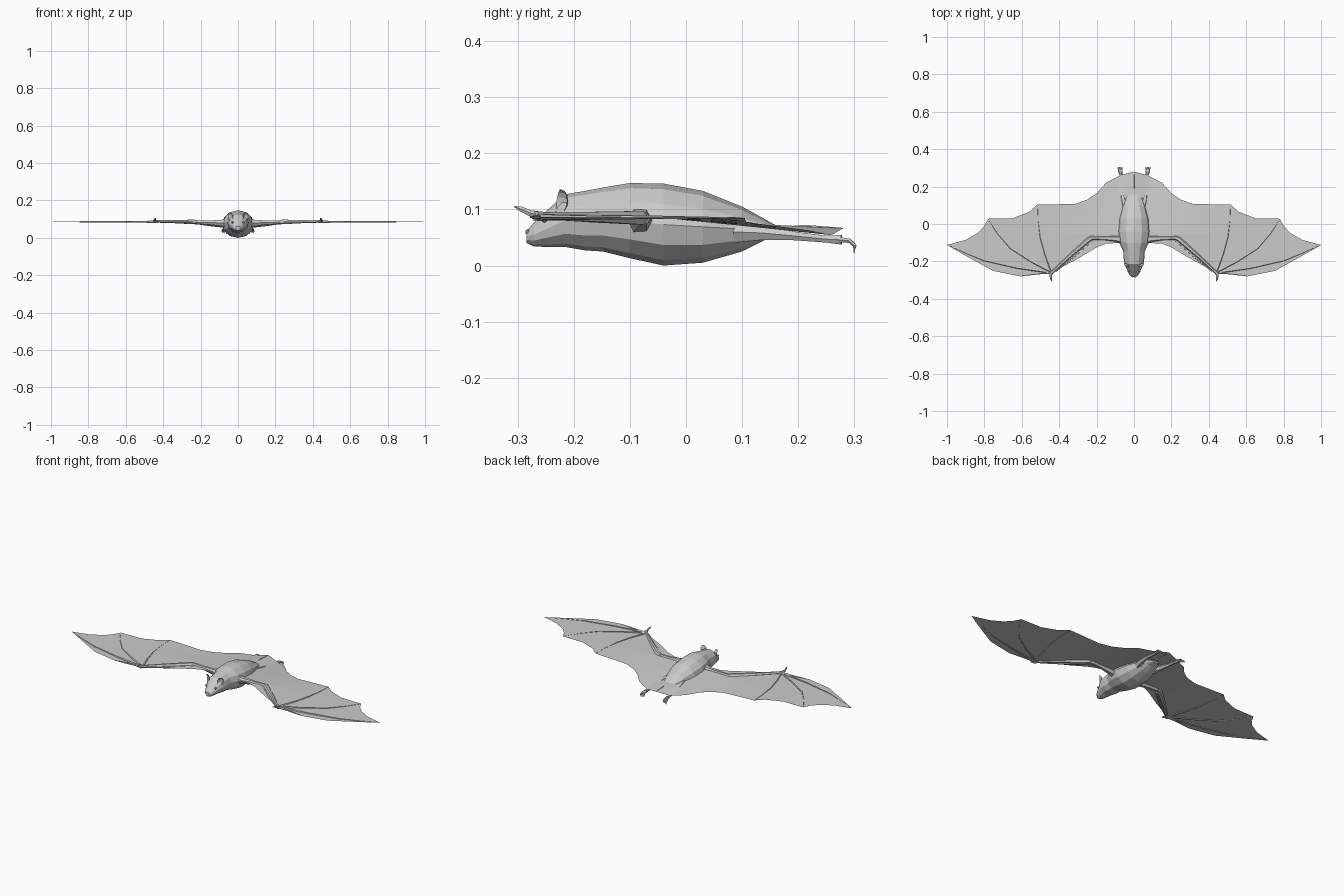
import bpy, bmesh, math
from mathutils import Vector, Matrix

grey = bpy.data.materials.new("soft grey")
grey.diffuse_color = (0.6, 0.6, 0.6, 1)


def finish(bm, name, mirror=True, fix_normals=True):
    """Turn a bmesh into a named object, optionally mirrored across x = 0."""
    if fix_normals:
        bmesh.ops.recalc_face_normals(bm, faces=bm.faces)
    me = bpy.data.meshes.new(name)
    bm.to_mesh(me)
    bm.free()
    me.materials.append(grey)
    ob = bpy.data.objects.new(name, me)
    bpy.context.collection.objects.link(ob)
    if mirror:
        ob.modifiers.new("mirror", 'MIRROR').use_axis[0] = True
    return ob


def skin(bm, rings):
    """Bridge rings of points into a capped skin."""
    rows = [[bm.verts.new(p) for p in r] for r in rings]
    n = len(rows[0])
    for a, b in zip(rows, rows[1:]):
        for i in range(n):
            j = (i + 1) % n
            bm.faces.new((a[i], a[j], b[j], b[i]))
    bm.faces.new(rows[0][::-1])
    bm.faces.new(rows[-1])


def limb(bm, pts, radii, sides=6):
    """Tapered tube through a list of points."""
    pts = [Vector(p) for p in pts]
    rings = []
    for i, (p, r) in enumerate(zip(pts, radii)):
        d = (pts[min(i + 1, len(pts) - 1)] - pts[max(i - 1, 0)]).normalized()
        u = d.cross(Vector((0, 0, 1))).normalized()
        v = u.cross(d)
        rings.append([p + r * (u * math.cos(t) + v * math.sin(t))
                      for t in (2 * math.pi * k / sides for k in range(sides))])
    skin(bm, rings)


def wing_z(x, y):
    """Height of the wing sheet: level outside, sagging behind the body."""
    sag = 0.12 * max(0, y + 0.05) * max(0, 1 - x / 0.55)
    return 0.086 - sag + 0.02 * max(0, 1 - x / 0.08) * max(0, y) / 0.28


# Body and head: rings of (y, centre z, half width, half height)
profile = [(-0.284, 0.051, 0.012, 0.011), (-0.271, 0.055, 0.025, 0.021),
           (-0.247, 0.066, 0.036, 0.033), (-0.215, 0.080, 0.051, 0.047),
           (-0.180, 0.080, 0.056, 0.053), (-0.148, 0.082, 0.057, 0.057),
           (-0.100, 0.080, 0.078, 0.067), (-0.040, 0.073, 0.086, 0.073),
           (0.030, 0.069, 0.079, 0.064), (0.100, 0.065, 0.060, 0.040),
           (0.140, 0.064, 0.044, 0.019), (0.172, 0.058, 0.020, 0.007)]
bm = bmesh.new()
skin(bm, [[(w * math.cos(t), y, z + h * math.sin(t))
           for t in (2 * math.pi * k / 12 for k in range(12))]
          for y, z, w, h in profile])
finish(bm, "body", mirror=False)

# Wing membrane: half outline, cut into strips and draped by wing_z
outline = [(0, 0.28), (0.07, 0.262), (0.15, 0.22), (0.20, 0.165), (0.25, 0.13),
           (0.32, 0.106), (0.515, 0.105), (0.56, 0.065), (0.65, 0.03),
           (0.78, 0.028), (0.80, -0.01), (0.835, -0.048), (0.90, -0.085),
           (1.0, -0.112), (0.89, -0.175), (0.755, -0.25), (0.605, -0.28),
           (0.445, -0.262), (0.30, -0.185), (0.20, -0.125), (0.15, -0.105),
           (0.05, -0.10), (0, -0.09)]
bm = bmesh.new()
bm.faces.new([bm.verts.new((x, y, 0)) for x, y in outline][::-1])
bmesh.ops.triangulate(bm, faces=bm.faces)
cuts = [((x, 0, 0), (1, 0, 0)) for x in (0.08, 0.16, 0.25, 0.35, 0.45, 0.55)]
cuts += [((0, y, 0), (0, 1, 0)) for y in (-0.05, 0.03, 0.1, 0.17)]
for co, no in cuts:
    bmesh.ops.bisect_plane(bm, geom=bm.verts[:] + bm.edges[:] + bm.faces[:],
                           plane_co=co, plane_no=no)
bm.normal_update()
if sum(f.normal.z for f in bm.faces) < 0:
    bmesh.ops.reverse_faces(bm, faces=bm.faces)
for v in bm.verts:
    v.co.z = wing_z(v.co.x, v.co.y)
finish(bm, "wing_membrane", fix_normals=False)

# Arm: upper arm, forearm with a thin second bone, and thumb
bm = bmesh.new()
limb(bm, [(0.04, -0.085, 0.08), (0.09, -0.08, 0.08), (0.16, -0.076, 0.082),
          (0.235, -0.075, 0.084)], [0.03, 0.019, 0.012, 0.011])
limb(bm, [(0.215, -0.07, 0.084), (0.24, -0.082, 0.085), (0.34, -0.168, 0.087),
          (0.425, -0.247, 0.088), (0.45, -0.268, 0.088)],
     [0.009, 0.014, 0.010, 0.008, 0.010])
limb(bm, [(0.225, -0.088, 0.080), (0.31, -0.165, 0.082), (0.42, -0.253, 0.086)],
     [0.008, 0.006, 0.004])
finish(bm, "arm")
bm = bmesh.new()
limb(bm, [(0.44, -0.258, 0.088), (0.446, -0.28, 0.094), (0.444, -0.294, 0.101),
          (0.440, -0.306, 0.105)], [0.009, 0.006, 0.005, 0.001])
finish(bm, "thumb")

# Finger bones spreading from the wrist
fingers = [[(0.44, -0.255), (0.475, -0.16), (0.50, -0.07), (0.512, 0.02), (0.515, 0.10)],
           [(0.44, -0.257), (0.55, -0.20), (0.66, -0.13), (0.73, -0.05), (0.778, 0.022)],
           [(0.44, -0.26), (0.62, -0.235), (0.80, -0.195), (0.90, -0.155), (0.99, -0.115)],
           [(0.44, -0.262), (0.50, -0.264), (0.55, -0.27), (0.58, -0.274), (0.605, -0.278)]]
bm = bmesh.new()
for path in fingers:
    limb(bm, [(x, y, wing_z(x, y)) for x, y in path],
         [0.006, 0.0045, 0.0035, 0.002, 0.001], 5)
finish(bm, "finger_bones")

# Legs and curled toes
bm = bmesh.new()
limb(bm, [(0.045, 0.09, 0.06), (0.06, 0.14, 0.058), (0.067, 0.19, 0.053),
          (0.068, 0.25, 0.047), (0.072, 0.277, 0.046)],
     [0.022, 0.014, 0.009, 0.007, 0.010])
finish(bm, "leg")
bm = bmesh.new()
for k in range(4):
    dx = (k - 1.5) * 0.006
    limb(bm, [(0.072 + dx * 0.6, 0.272, 0.046), (0.073 + dx, 0.292, 0.044),
              (0.074 + dx * 1.2, 0.301, 0.035), (0.074 + dx * 1.2, 0.299, 0.022)],
         [0.005, 0.004, 0.0035, 0.001], 5)
finish(bm, "toes")

# Tail inside the rear membrane
bm = bmesh.new()
limb(bm, [(0, 0.15, 0.061), (0, 0.21, wing_z(0, 0.21)), (0, 0.277, wing_z(0, 0.277))],
     [0.006, 0.003, 0.001], 5)
finish(bm, "tail", mirror=False)

# Ears: open bowls facing forward and outward
bm = bmesh.new()
bmesh.ops.create_uvsphere(bm, u_segments=10, v_segments=7, radius=1)
bmesh.ops.delete(bm, geom=[v for v in bm.verts if v.co.y < -0.2], context='VERTS')
bm.transform(Matrix.Translation((0.043, -0.225, 0.114))
             @ Matrix.Rotation(math.radians(35), 4, 'Z')
             @ Matrix.Rotation(math.radians(15), 4, 'Y')
             @ Matrix.Diagonal((0.017, 0.014, 0.022, 1)))
finish(bm, "ear", fix_normals=False)

# Eyes and nostrils
bm = bmesh.new()
for pos, r in (((0.030, -0.252, 0.083), 0.007), ((0.008, -0.282, 0.060), 0.005)):
    bmesh.ops.create_icosphere(bm, subdivisions=1, radius=r,
                               matrix=Matrix.Translation(pos))
finish(bm, "eyes_and_nostrils")
